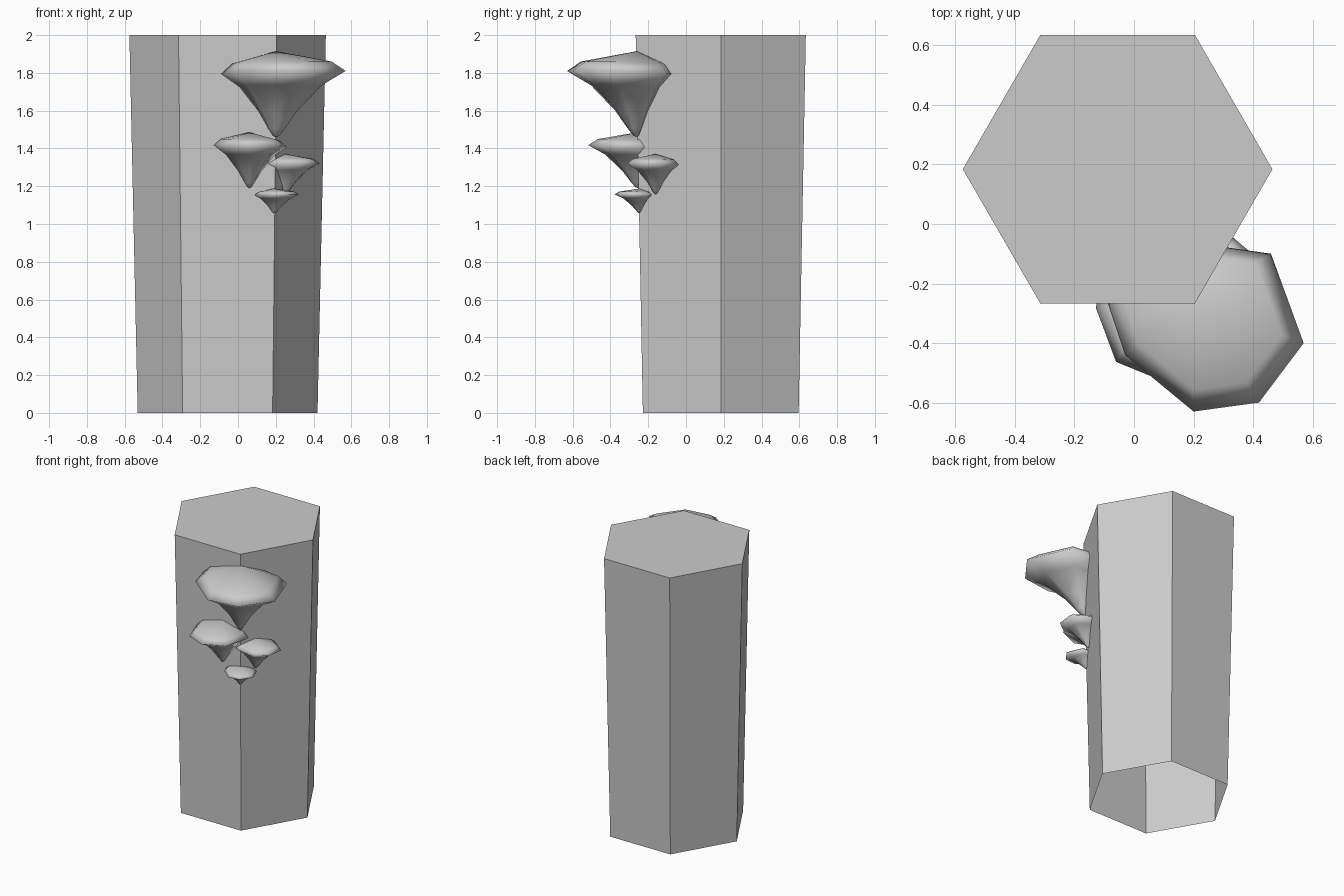
import bpy, bmesh, math
from mathutils import Matrix, Vector

cube = bpy.data.objects.get("Cube")
if cube:
    bpy.data.objects.remove(cube, do_unlink=True)

grey = bpy.data.materials.new("plain grey")
grey.use_nodes = True
colour = (0.6, 0.6, 0.6, 1)
grey.diffuse_color = colour
grey.node_tree.nodes["Principled BSDF"].inputs["Base Color"].default_value = colour


def finish(bm, name, smooth):
    bmesh.ops.recalc_face_normals(bm, faces=bm.faces)
    mesh = bpy.data.meshes.new(name)
    for face in bm.faces:
        face.smooth = smooth
    bm.to_mesh(mesh)
    bm.free()
    mesh.materials.append(grey)
    obj = bpy.data.objects.new(name, mesh)
    bpy.context.collection.objects.link(obj)
    return obj


def bridge(bm, a, b):
    n = len(a)
    for i in range(n):
        j = (i + 1) % n
        bm.faces.new((a[i], a[j], b[j], b[i]))


# Trunk: six-sided, wider at the top, open underneath
bm = bmesh.new()
rings = []
for radius, z in ((0.476, 0), (0.52, 2)):
    rings.append([bm.verts.new((-0.055 + radius * math.cos(i * math.pi / 3),
                                0.184 + radius * math.sin(i * math.pi / 3), z))
                  for i in range(6)])
bridge(bm, *rings)
bm.faces.new(rings[1])
trunk = finish(bm, "trunk", False)

# Mushroom: uneven eight-sided rim, scaled along a funnel and cap profile
RIM = [(-.29, 0), (-.23, -.18), (0, -.37), (.22, -.34),
       (.37, -.14), (.26, .16), (.05, .19), (-.2, .16)]
PROFILE = [(.05, .008), (.13, .045), (.31, .14), (.66, .275), (1, .35), (.8, .4)]


def mushroom(name, base, turn, width, height):
    bm = bmesh.new()
    rings = []
    for scale, z in PROFILE:
        rings.append([bm.verts.new((x * scale, y * scale,
                                    z - (.015 * scale if y >= 0 else 0)))
                      for x, y in RIM])
    for a, b in zip(rings, rings[1:]):
        bridge(bm, a, b)
    # Close the root and the crown with fans
    for ring, z in ((rings[0], 0), (rings[-1], .455)):
        tip = bm.verts.new((0, 0, z))
        for i in range(len(ring)):
            bm.faces.new((ring[i - 1], ring[i], tip))
    place = (Matrix.Translation(Vector(base))
             @ Matrix.Rotation(math.radians(turn), 4, 'Z')
             @ Matrix.Diagonal((width, width, height, 1)))
    bm.transform(place)
    return finish(bm, name, True)


mushroom("large_mushroom", (.2, -.26, 1.46), 0, 1, 1)
mushroom("left_mushroom", (.06, -.255, 1.19), -30, .65, .65)
mushroom("right_mushroom", (.25, -.16, 1.157), 30, .47, .47)
mushroom("small_mushroom", (.19, -.245, 1.056), 0, .36, .29)
